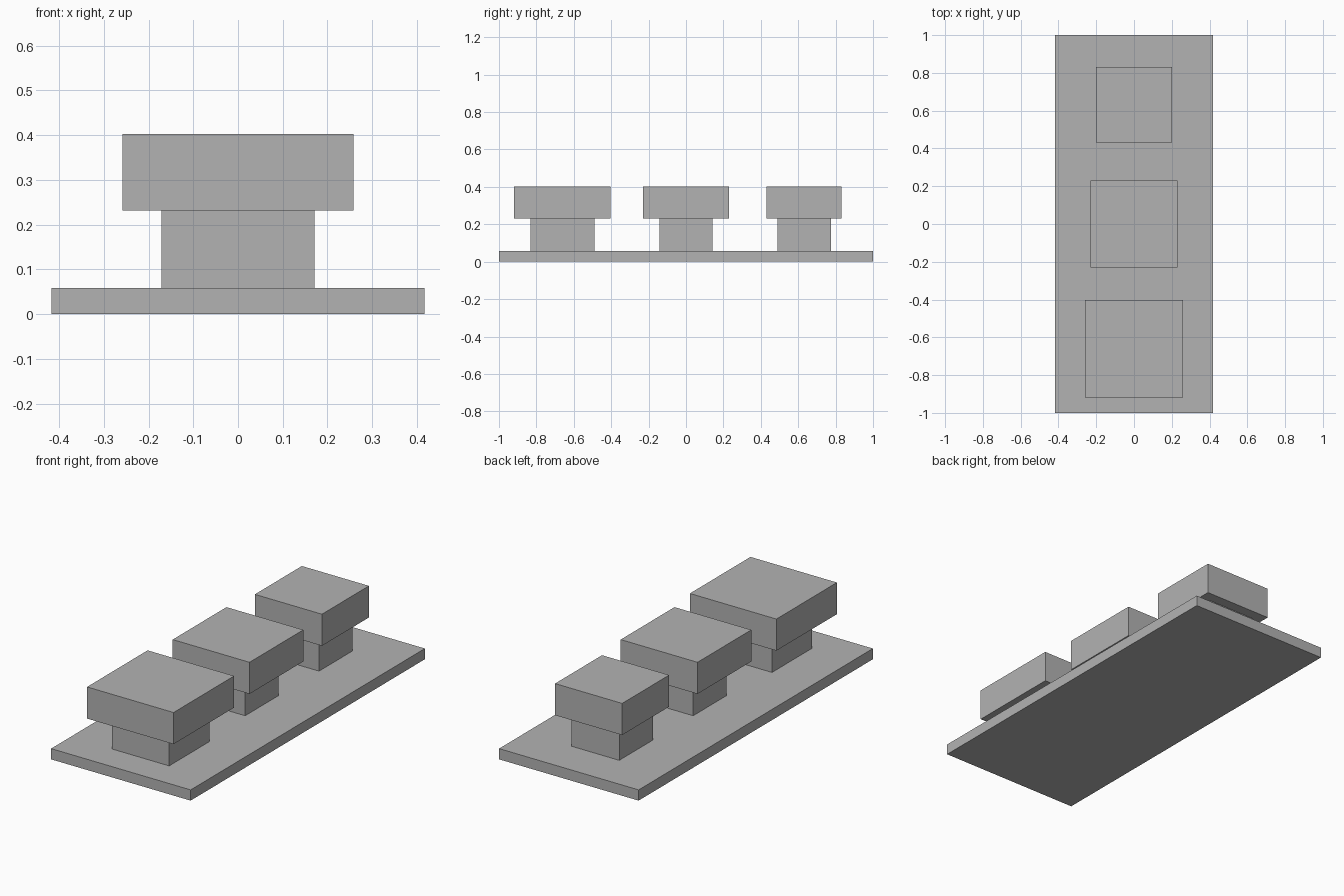
import bpy
import bmesh
from mathutils import Matrix

cube = bpy.data.objects.get("Cube")
if cube:
    bpy.data.objects.remove(cube, do_unlink=True)

# Single matte grey
grey = bpy.data.materials.new("plain grey")
grey.use_nodes = True
colour = (0.45, 0.45, 0.45, 1)
grey.diffuse_color = colour
grey.node_tree.nodes["Principled BSDF"].inputs["Base Color"].default_value = colour


def box(name, width, depth, bottom, top, y=0):
    """Flat-sided box centred on x = 0."""
    mesh = bpy.data.meshes.new(name)
    bm = bmesh.new()
    place = Matrix.Translation((0, y, (bottom + top) / 2))
    size = Matrix.Diagonal((width, depth, top - bottom, 1))
    bmesh.ops.create_cube(bm, size=1, matrix=place @ size)
    bm.to_mesh(mesh)
    bm.free()
    mesh.materials.append(grey)
    obj = bpy.data.objects.new(name, mesh)
    bpy.context.collection.objects.link(obj)


BASE_TOP, STEM_TOP, CAP_TOP = 0.058, 0.232, 0.403

# Base plate
box("base_plate", 0.834, 2, 0, BASE_TOP)

# Three square blocks on narrower stems, shrinking towards the back
for place, y, stem, cap in (("front", -0.661, 0.343, 0.517),
                            ("middle", 0, 0.286, 0.459),
                            ("back", 0.631, 0.286, 0.401)):
    box(place + "_stem", stem, stem, BASE_TOP, STEM_TOP, y)
    box(place + "_block", cap, cap, STEM_TOP, CAP_TOP, y)
